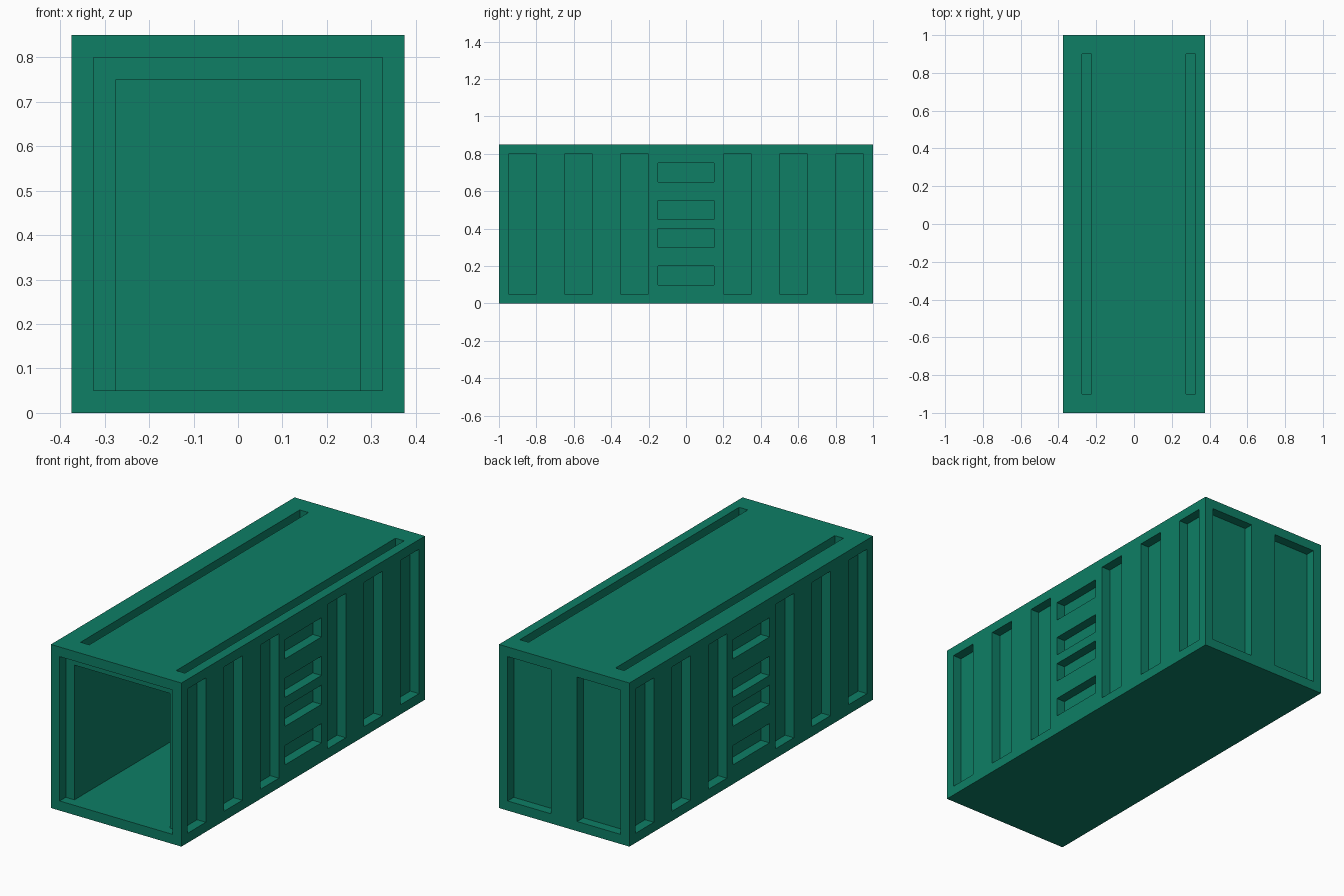
import bpy
import bmesh
from mathutils import Matrix, Vector

cube = bpy.data.objects.get("Cube")
if cube:
    bpy.data.objects.remove(cube, do_unlink=True)

# Single painted-metal colour
green = bpy.data.materials.new("teal_green_paint")
colour = (0.0044, 0.209, 0.130, 1.0)
green.diffuse_color = colour
green.use_nodes = True
green.node_tree.nodes["Principled BSDF"].inputs["Base Color"].default_value = colour

W, L, H = 0.375, 1.0, 0.85   # half width, half length, height
D = 0.05                     # depth of every recess, also the rim width
OUT = 0.1                    # how far cutters poke outside


def boxes(name, ranges):
    """One object made of axis-aligned boxes, each given as (x, y, z) ranges."""
    bm = bmesh.new()
    for r in ranges:
        lo = Vector([min(a) for a in r])
        hi = Vector([max(a) for a in r])
        place = Matrix.Translation((lo + hi) / 2) @ Matrix.Diagonal((*(hi - lo), 1))
        bmesh.ops.create_cube(bm, size=1, matrix=place)
    mesh = bpy.data.meshes.new(name)
    bm.to_mesh(mesh)
    bm.free()
    mesh.materials.append(green)
    obj = bpy.data.objects.new(name, mesh)
    bpy.context.collection.objects.link(obj)
    return obj


def cut(target, cutter):
    """Subtract the cutter for good, then discard it."""
    cutter.hide_render = True
    mod = target.modifiers.new("cut", 'BOOLEAN')
    mod.operation = 'DIFFERENCE'
    mod.solver = 'EXACT'
    mod.object = cutter
    bpy.context.view_layer.objects.active = target
    bpy.ops.object.modifier_apply(modifier=mod.name)
    bpy.data.objects.remove(cutter, do_unlink=True)


container = boxes("container_body", [((-W, W), (-L, L), (0, H))])
panel_z = (D, H - D)

# Hollow interior, open at the front, with a stepped door frame
cut(container, boxes("interior_cutter", [((-0.275, 0.275), (-L - OUT, 0.9), (D, 0.75))]))
cut(container, boxes("door_frame_cutter", [((-0.325, 0.325), (-L - OUT, -L + D), panel_z)]))

recesses = []
for side in (-1, 1):
    depth = (side * (W - D), side * (W + OUT))
    # Tall slots on the long walls
    for end in (-1, 1):
        for y in (0.2, 0.5, 0.8):
            recesses.append((depth, (end * y, end * (y + 0.15)), panel_z))
    # Short slots stacked in the middle of the long walls
    for z in (0.1, 0.3, 0.45, 0.65):
        recesses.append((depth, (-0.15, 0.15), (z, z + 0.1)))
    # Recessed panels on the closed back end
    recesses.append(((side * 0.075, side * 0.325), (L - D, L + OUT), panel_z))

# Long grooves in the roof
for x in (-0.275, 0.275):
    recesses.append(((x, x + 0.05), (-0.9, 0.9), (H - D, H + OUT)))

cut(container, boxes("recess_cutter", recesses))
